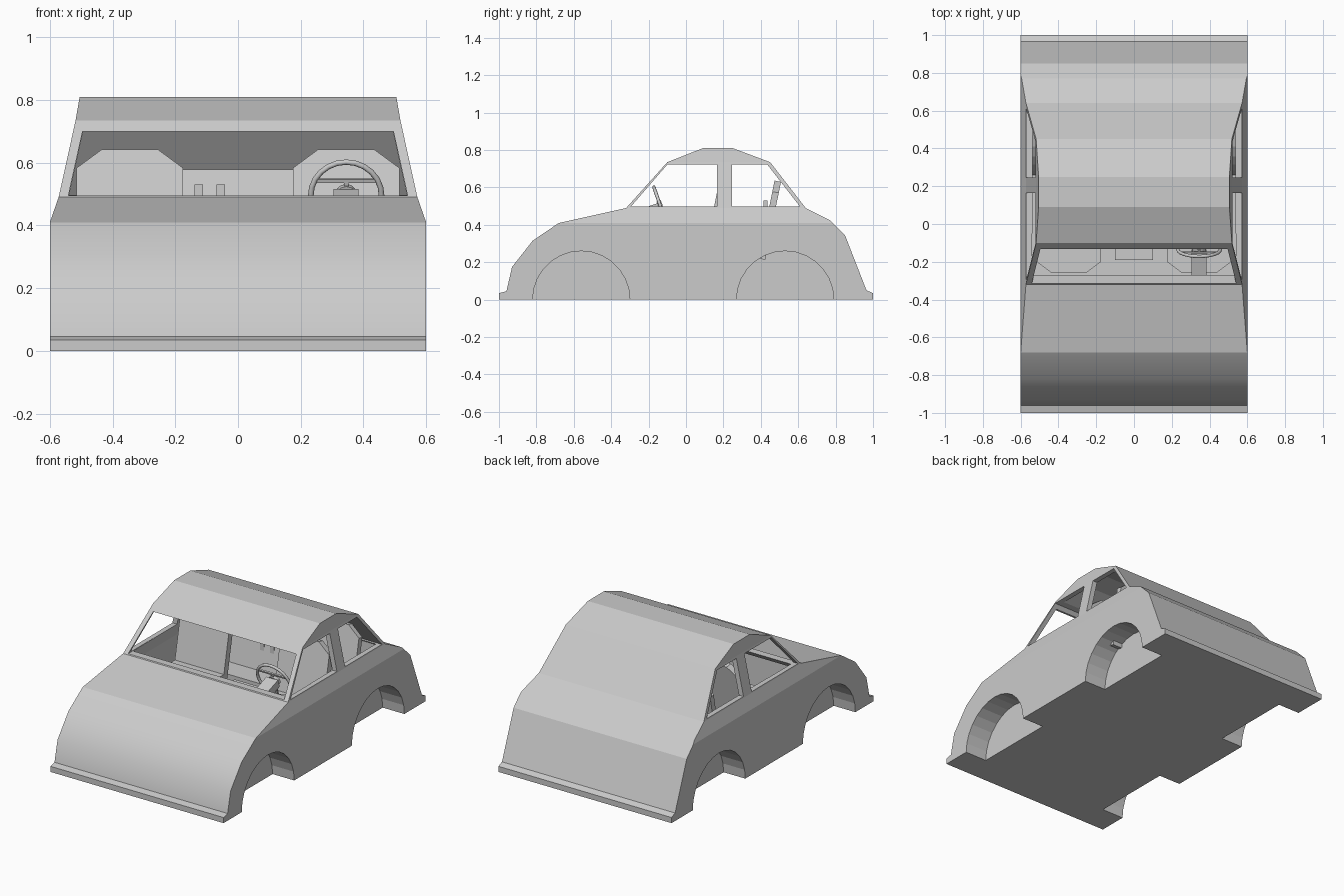
import bpy, bmesh, math
from mathutils import Vector

cube = bpy.data.objects.get("Cube")
if cube:
    bpy.data.objects.remove(cube, do_unlink=True)

grey = bpy.data.materials.new("plain grey")
grey.use_nodes = True
grey.diffuse_color = (0.6, 0.6, 0.6, 1)
grey.node_tree.nodes["Principled BSDF"].inputs["Base Color"].default_value = (0.6, 0.6, 0.6, 1)

# Half width of the body at the heights where its sides bend
BENDS = [(0.41, 0.6), (0.49, 0.572), (0.735, 0.518), (0.81, 0.505)]


def half_width(z):
    if z <= BENDS[0][0]:
        return BENDS[0][1]
    for (z0, w0), (z1, w1) in zip(BENDS, BENDS[1:]):
        if z <= z1 + 1e-5:
            return w0 + (w1 - w0) * (z - z0) / (z1 - z0)
    return BENDS[-1][1]


def finish(bm, name):
    bmesh.ops.remove_doubles(bm, verts=bm.verts, dist=1e-5)
    bmesh.ops.recalc_face_normals(bm, faces=bm.faces)
    mesh = bpy.data.meshes.new(name)
    bm.to_mesh(mesh)
    bm.free()
    mesh.materials.append(grey)
    obj = bpy.data.objects.new(name, mesh)
    bpy.context.collection.objects.link(obj)
    return obj


def extrude_outline(points, offset):
    bm = bmesh.new()
    face = bm.faces.new([bm.verts.new(p) for p in points])
    new = bmesh.ops.extrude_face_region(bm, geom=[face])["geom"]
    # keep the first face as the far cap
    if not face.is_valid or len(bm.faces) < len(points) + 2:
        bm.faces.new([bm.verts[i] for i in range(len(points))])
    moved = [v for v in new if isinstance(v, bmesh.types.BMVert)]
    bmesh.ops.translate(bm, verts=moved, vec=offset)
    return bm


def side_prism(name, profile, inset=0.0, width=None):
    """Side profile (y, z) spanning the car, tapered like the body unless width is given."""
    bm = extrude_outline([(-1, y, z) for y, z in profile], (2, 0, 0))
    if width is None:
        for z, _ in BENDS[:3]:
            bmesh.ops.bisect_plane(bm, geom=bm.verts[:] + bm.edges[:] + bm.faces[:],
                                   dist=1e-5, plane_co=(0, 0, z), plane_no=(0, 0, 1))
    for v in bm.verts:
        w = width or half_width(v.co.z) - inset
        v.co.x = math.copysign(w, v.co.x)
    return finish(bm, name)


def cylinder(name, radius, depth, loc, rot, sides=28):
    bpy.ops.mesh.primitive_cylinder_add(vertices=sides, radius=radius, depth=depth,
                                        location=loc, rotation=rot)
    obj = bpy.context.object
    obj.name = name
    obj.data.materials.append(grey)
    return obj


def box(name, size, loc, rot=(0, 0, 0)):
    bpy.ops.mesh.primitive_cube_add(size=1, location=loc, rotation=rot)
    obj = bpy.context.object
    obj.name = name
    obj.scale = size
    obj.data.materials.append(grey)
    return obj


def slab(name, width, height, thick, chamfer, loc, tilt):
    """Upright plate with its two top corners cut, tilted about x."""
    w, c = width / 2, chamfer
    pts = [(-w, 0), (w, 0), (w, height - c * 0.75), (w - c, height),
           (c - w, height), (-w, height - c * 0.75)]
    if not c:
        pts = [pts[0], pts[1], pts[2], pts[5]]
    obj = finish(extrude_outline([(x, 0, z) for x, z in pts], (0, thick, 0)), name)
    obj.location = loc
    obj.rotation_euler.x = tilt
    return obj


def cut(target, cutters):
    for cutter in cutters:
        cutter.hide_render = True
        mod = target.modifiers.new("cut", 'BOOLEAN')
        mod.operation = 'DIFFERENCE'
        mod.solver = 'EXACT'
        mod.object = cutter
        bpy.context.view_layer.objects.active = target
        bpy.ops.object.modifier_apply(modifier=mod.name)
        bpy.data.objects.remove(cutter, do_unlink=True)


def wheel_cylinders(name, radius, inner):
    return [cylinder(name, radius, 0.3, (s * (inner + 0.15), y, 0), (0, math.pi / 2, 0))
            for s in (-1, 1) for y in (-0.56, 0.53)]


# Body shell
body = side_prism("body", [
    (-1, 0), (-1, 0.035), (-0.96, 0.045), (-0.93, 0.175), (-0.82, 0.315), (-0.68, 0.41),
    (-0.32, 0.49), (-0.1, 0.735), (0.09, 0.81), (0.25, 0.81), (0.45, 0.735), (0.64, 0.49),
    (0.77, 0.425), (0.85, 0.345), (0.965, 0.05), (1, 0.035), (1, 0)])

# Smooth nose, flat panels elsewhere
bpy.ops.object.select_all(action='DESELECT')
body.select_set(True)
bpy.context.view_layer.objects.active = body
bpy.ops.object.shade_smooth_by_angle(angle=math.radians(30))
for p in body.data.polygons:
    p.use_smooth = p.center.y < -0.69 and abs(p.normal.x) < 0.1 and p.normal.z > 0.1

# Cabin hollow, leaving wheel housings inside
cabin = side_prism("cabin_cutter", [
    (-0.42, 0.03), (-0.42, 0.42), (-0.3, 0.46), (-0.08, 0.712), (0.09, 0.785),
    (0.25, 0.785), (0.435, 0.712), (0.6, 0.49), (0.6, 0.03)], inset=0.032)
cut(cabin, wheel_cylinders("housing_cutter", 0.275, 0.435))

# Window openings and wheel arches
windscreen = side_prism("windscreen_cutter",
                        [(-0.4, 0.495), (-0.4, 0.7), (-0.05, 0.7), (-0.05, 0.495)], inset=0.03)
front_window = side_prism("front_window_cutter",
                          [(-0.295, 0.497), (-0.1, 0.722), (0.165, 0.722), (0.165, 0.497)], width=0.8)
rear_window = side_prism("rear_window_cutter",
                         [(0.245, 0.497), (0.245, 0.722), (0.435, 0.722), (0.61, 0.497)], width=0.8)
cut(body, [cabin, windscreen, front_window, rear_window] + wheel_cylinders("arch_cutter", 0.26, 0.45))

# Seats
for side, x in (("right", -0.345), ("left", 0.345)):
    slab(f"front_seat_cushion_{side}", 0.34, 0.38, 0.1, 0.08, (x, 0.12, 0.2), math.pi / 2)
    slab(f"front_seat_back_{side}", 0.34, 0.41, 0.04, 0.08, (x, 0.098, 0.24), -0.2)
    slab(f"rear_seat_back_{side}", 0.34, 0.425, 0.035, 0.08, (x, 0.389, 0.22), -0.2)
slab("rear_seat_back_middle", 0.36, 0.365, 0.035, 0, (0, 0.389, 0.22), -0.2)
box("rear_seat_cushion", (0.86, 0.2, 0.2), (0, 0.35, 0.13))
for x in (-0.125, -0.055):
    box("belt_buckle", (0.026, 0.02, 0.3), (x, 0.425, 0.38))
box("centre_console", (0.2, 0.3, 0.26), (0, -0.04, 0.16))

# Steering wheel and column, leaning back towards the driver
hub = Vector((0.345, -0.135, 0.495))
lean = math.radians(19)
axis = Vector((0, math.cos(lean), math.sin(lean)))
up = Vector((0, -math.sin(lean), math.cos(lean)))
turn = (math.pi / 2 + lean, 0, 0)
bpy.ops.mesh.primitive_torus_add(major_radius=0.113, minor_radius=0.009, major_segments=24,
                                 minor_segments=8, location=hub, rotation=turn)
rim = bpy.context.object
rim.name = "steering_wheel_rim"
rim.data.materials.append(grey)
bpy.ops.object.shade_smooth_by_angle(angle=math.radians(60))
box("steering_wheel_spoke", (0.2, 0.01, 0.012), hub + up * 0.05, (lean, 0, 0))
box("steering_wheel_lower_spoke", (0.014, 0.01, 0.16), hub - up * 0.03, (lean, 0, 0))
cylinder("steering_wheel_hub", 0.035, 0.025, hub, turn, 12)
box("steering_column", (0.08, 0.26, 0.05), hub - axis * 0.14, (lean, 0, 0))
